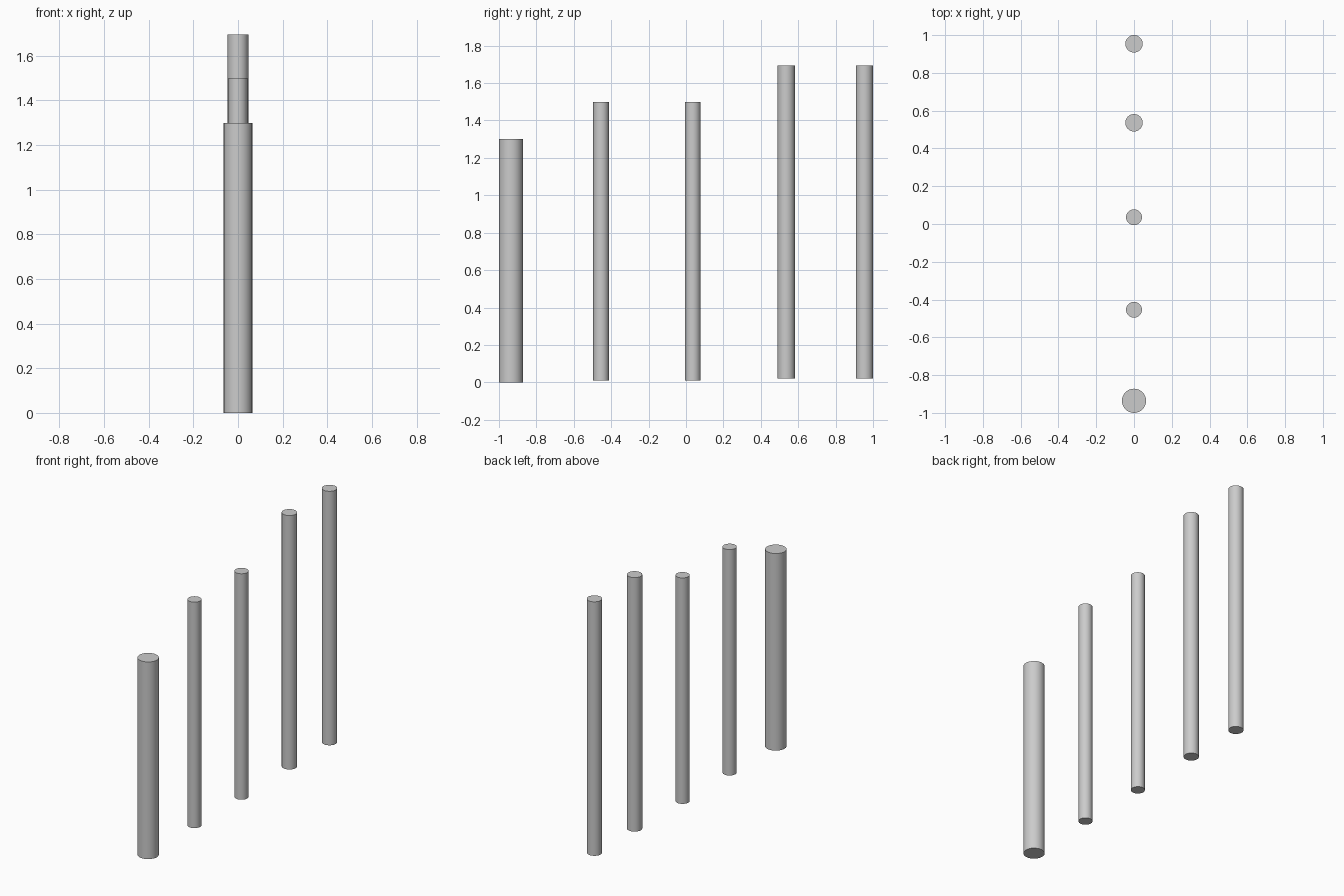
import bpy
import math

if "Cube" in bpy.data.objects:
    bpy.data.objects.remove(bpy.data.objects["Cube"])

# Row of upright posts: name, y centre, radius, bottom z, top z
posts = [
    ("thick_front_post", -0.936, 0.064, 0.0, 1.30),
    ("thin_post_front", -0.454, 0.042, 0.01, 1.50),
    ("thin_post_middle", 0.036, 0.042, 0.01, 1.50),
    ("tall_post_inner", 0.536, 0.046, 0.02, 1.695),
    ("tall_post_back", 0.954, 0.046, 0.02, 1.695),
]


def make_post(name, y, radius, bottom, top):
    bpy.ops.mesh.primitive_cylinder_add(
        vertices=32, radius=radius, depth=top - bottom,
        location=(0, y, (bottom + top) / 2))
    post = bpy.context.object
    post.name = name
    # Smooth sides, crisp flat caps
    bpy.ops.object.shade_smooth_by_angle(angle=math.radians(30))


for spec in posts:
    make_post(*spec)
